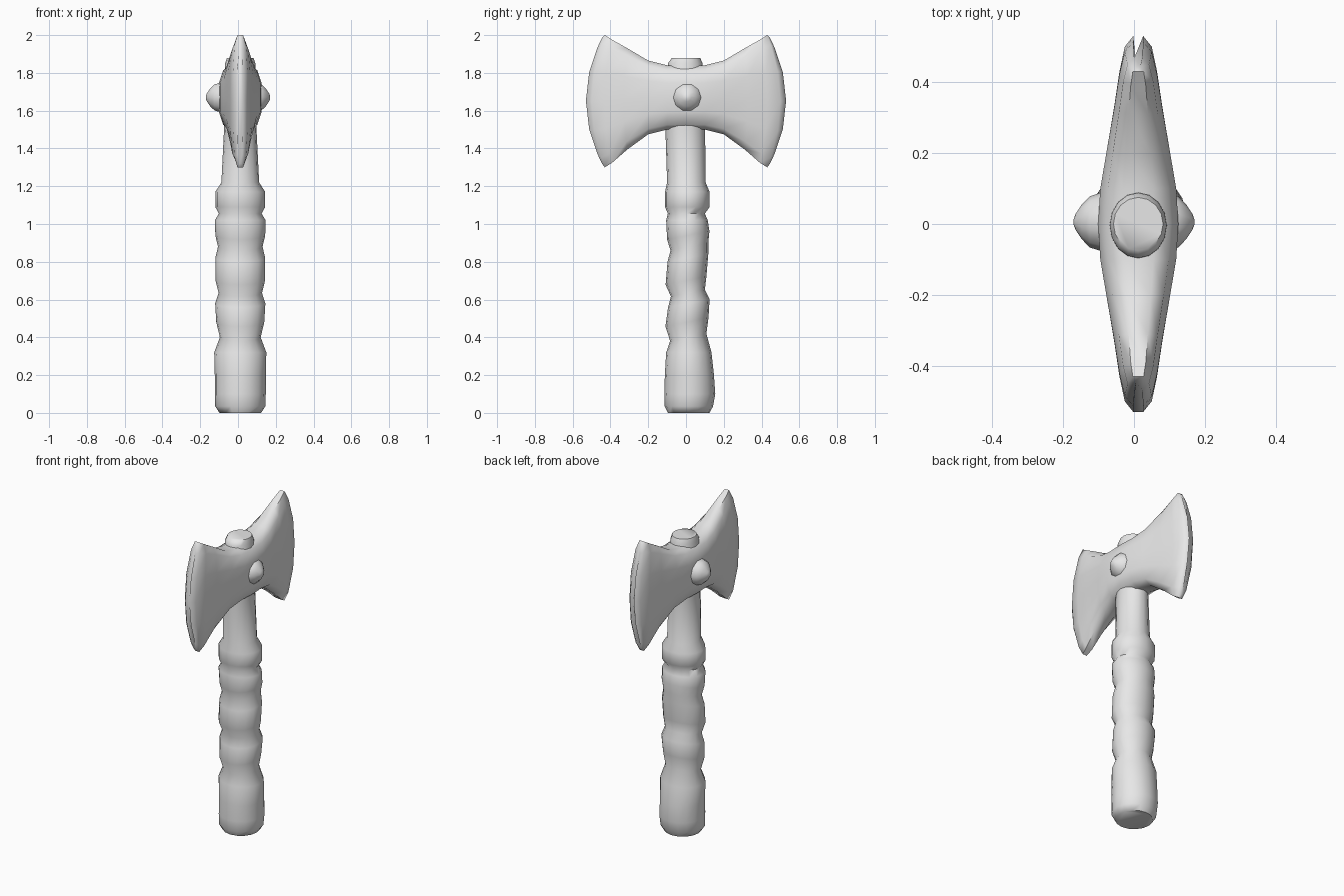
import bpy, bmesh, math
from mathutils import Vector

default = bpy.data.objects.get("Cube")
if default:
    bpy.data.objects.remove(default, do_unlink=True)

GREY = (0.8, 0.8, 0.8, 1)
material = bpy.data.materials.new("plain_grey")
material.use_nodes = True
material.diffuse_color = GREY
for node in material.node_tree.nodes:
    if node.type == "BSDF_PRINCIPLED":
        node.inputs["Base Color"].default_value = GREY

CENTRE_X = 0.012


def loft(name, rings, angle):
    """Skin a list of equal rings of points and cap both ends."""
    bm = bmesh.new()
    loops = [[bm.verts.new(point) for point in ring] for ring in rings]
    count = len(loops[0])
    for lower, upper in zip(loops, loops[1:]):
        for i in range(count):
            j = (i + 1) % count
            bm.faces.new((lower[i], lower[j], upper[j], upper[i]))
    bm.faces.new(loops[0])
    bm.faces.new(loops[-1])
    bmesh.ops.recalc_face_normals(bm, faces=bm.faces)
    mesh = bpy.data.meshes.new(name)
    bm.to_mesh(mesh)
    bm.free()
    mesh.materials.append(material)
    obj = bpy.data.objects.new(name, mesh)
    bpy.context.collection.objects.link(obj)
    bpy.ops.object.select_all(action="DESELECT")
    obj.select_set(True)
    bpy.context.view_layer.objects.active = obj
    bpy.ops.object.shade_smooth_by_angle(angle=math.radians(angle))
    return obj


def circle(sides):
    """Unit circle as cosine and sine pairs."""
    for i in range(sides):
        turn = math.tau * i / sides
        yield math.cos(turn), math.sin(turn)


# Handle: height, half width, half depth, depth offset
handle_profile = [
    (0, .11, .11, .015), (.035, .133, .128, .015), (.1, .135, .135, .02),
    (.2, .135, .13, .018), (.32, .138, .12, .015), (.4, .108, .096, .012),
    (.48, .127, .114, .005), (.58, .133, .11, .015), (.635, .115, .09, .01),
    (.7, .131, .108, 0), (.82, .132, .108, .01), (.88, .118, .1, .018),
    (.94, .132, .112, .012), (1.02, .134, .11, .005), (1.055, .113, .098, .002),
    (1.09, .132, .118, .007), (1.17, .132, .118, .007), (1.22, .1, .102, .002),
    (1.5, .086, .105, -.004), (1.85, .08, .092, -.004), (1.88, .07, .075, 0),
]


def handle_ring(z, width, depth, offset):
    # The wrapped part of the grip leans slightly
    tilt = 0.2 if 0.38 < z < 0.96 else 0
    return [Vector((CENTRE_X + width * c, offset + depth * s, z + tilt * depth * s))
            for c, s in circle(16)]


loft("handle", [handle_ring(*row) for row in handle_profile], 60)

# Double axe head: distance from centre, top, bottom, half thickness, edge bow
head_half = [
    (.1, 1.84, 1.5, .107, 0), (.2, 1.865, 1.475, .09, 0),
    (.33, 1.93, 1.395, .068, .02), (.43, 1.975, 1.325, .053, .04),
    (.5, 2, 1.3, .038, .07), (.53, 1.985, 1.32, .014, .085),
]
# Height fraction and thickness share of the cross-section
section = [(-1, .4), (-.85, .8), (-.45, 1), (0, 1), (.45, 1), (.85, .8), (1, .4)]


def head_ring(side, y, top, bottom, thick, bow):
    middle, half = (top + bottom) / 2, (top - bottom) / 2
    outline = [(1, v, f) for v, f in section] + [(-1, v, f) for v, f in reversed(section)]
    return [Vector((CENTRE_X + face * thick * f, side * (y - bow * v * v), middle + half * v))
            for face, v, f in outline]


head = [head_ring(-1, *row) for row in reversed(head_half)]
head.append(head_ring(1, 0, 1.84, 1.5, .113, 0))
head += [head_ring(1, *row) for row in head_half]
loft("axe_head", head, 60)

# Blunt studs on both cheeks of the head: reach, radius
stud_profile = [(.085, .085), (.125, .072), (.148, .048), (.165, .022), (.17, .008)]
for name, side in (("left_stud", 1), ("right_stud", -1)):
    rings = [[Vector((side * reach, 0.006 + radius * c, 1.67 + radius * s))
              for c, s in circle(10)] for reach, radius in stud_profile]
    loft(name, rings, 60)
